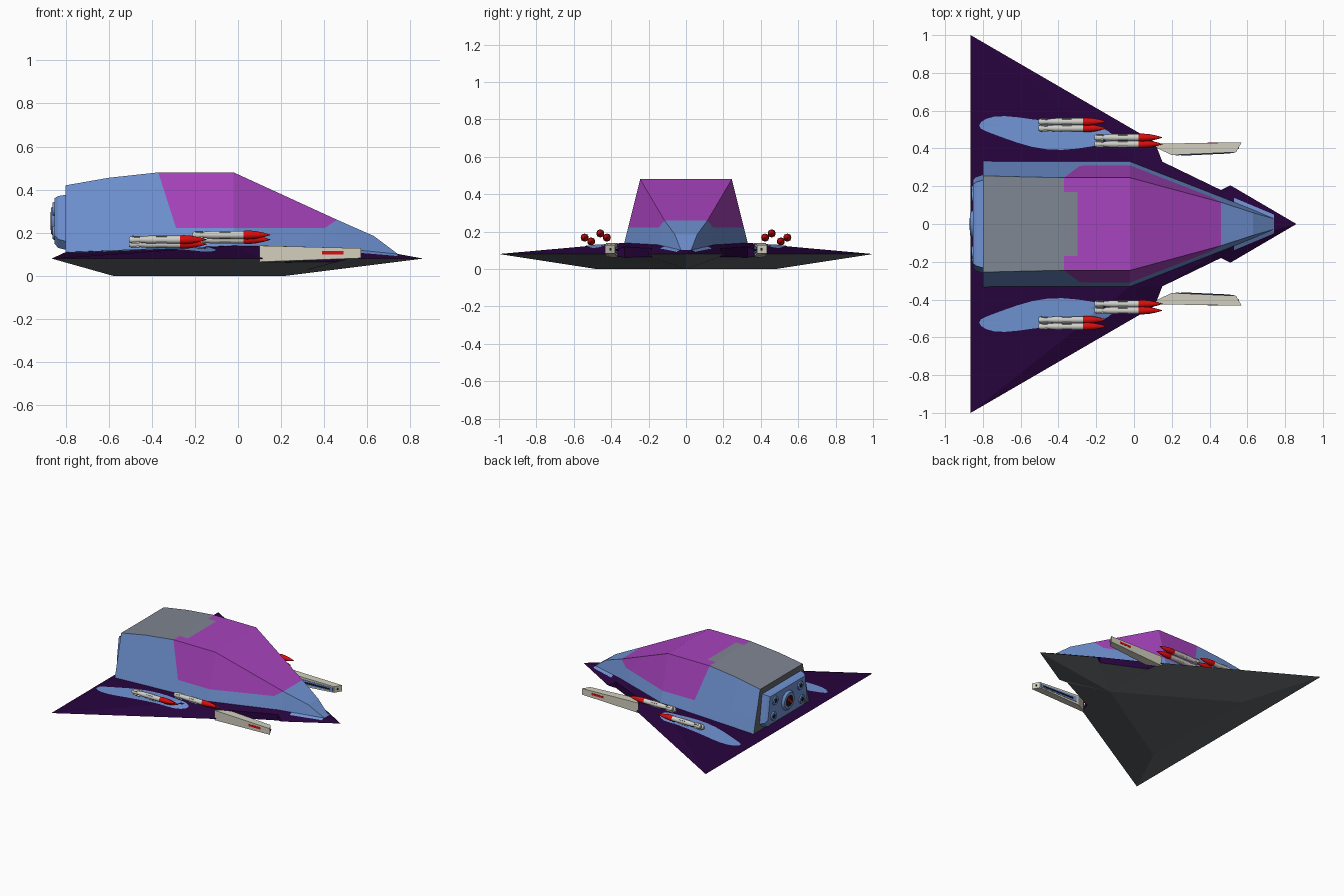
import bpy, bmesh, math
from mathutils import Vector, Matrix
from mathutils.bvhtree import BVHTree

if "Cube" in bpy.data.objects:
    bpy.data.objects.remove(bpy.data.objects["Cube"])


def material(name, r, g, b):
    m = bpy.data.materials.new(name)
    m.use_nodes = True
    m.diffuse_color = (r, g, b, 1)
    m.node_tree.nodes["Principled BSDF"].inputs["Base Color"].default_value = (r, g, b, 1)
    return m


BLUE = material("hull blue", .16, .29, .65)
MAGENTA = material("canopy magenta", .39, .056, .51)
GREY = material("roof grey", .21, .235, .285)
PLUM = material("wing dark purple", .02, .001, .046)
DARK = material("underside charcoal", .12, .13, .14)
BEIGE = material("rail beige", .65, .63, .52)
RED = material("warhead red", .7, .004, .004)
SILVER = material("missile silver", .62, .62, .59)
BLACK = material("nozzle black", .01, .01, .012)


def finish(bm, name, mats, rule=None, smooth=False):
    """Turn a bmesh into an object; rule(face) picks the material slot."""
    bmesh.ops.recalc_face_normals(bm, faces=bm.faces)
    bm.normal_update()
    for f in bm.faces:
        f.material_index = rule(f) if rule else 0
        f.smooth = smooth
    for e in bm.edges:
        e.smooth = e.calc_face_angle(0) < .8
    mesh = bpy.data.meshes.new(name)
    bm.to_mesh(mesh)
    bm.free()
    for m in mats:
        mesh.materials.append(m)
    ob = bpy.data.objects.new(name, mesh)
    bpy.context.collection.objects.link(ob)
    return ob


def loft(bm, rings):
    """Skin closed rings of equal length and cap both ends."""
    rows = [[bm.verts.new(p) for p in r] for r in rings]
    n = len(rows[0])
    for a, b in zip(rows, rows[1:]):
        for i in range(n):
            bm.faces.new((a[i], a[(i + 1) % n], b[(i + 1) % n], b[i]))
    bm.faces.new(rows[0])
    bm.faces.new(rows[-1])


def cut(bm, co, no):
    bmesh.ops.bisect_plane(bm, geom=bm.verts[:] + bm.edges[:] + bm.faces[:],
                           plane_co=co, plane_no=no)


def prism(name, pts, mat, side):
    """Vertical prism from (x, y, low, high) corners."""
    bm = bmesh.new()
    loft(bm, [[(x, y * side, lo) for x, y, lo, hi in pts],
              [(x, y * side, hi) for x, y, lo, hi in pts]])
    return finish(bm, name, [mat])


def lathe(name, profile, mats, centre, rule=None, sides=16):
    """Round part about an axis parallel to x."""
    bm = bmesh.new()
    angles = [2 * math.pi * i / sides for i in range(sides)]
    loft(bm, [[(x, r * math.cos(a), r * math.sin(a)) for a in angles] for x, r in profile])
    ob = finish(bm, name, mats, rule, smooth=True)
    ob.location = centre
    return ob


def box(name, centre, size, mat, roll=0):
    bm = bmesh.new()
    bmesh.ops.create_cube(bm, size=1, matrix=Matrix.Diagonal((*size, 1)))
    ob = finish(bm, name, [mat])
    ob.location = centre
    ob.rotation_euler.x = roll
    return ob


# Delta wing: outer edge with a notch, raised ring under the hull, flat keel
corners = dict(
    A=(-.865, 1, .08), B=(.11, .434, .08), C=(.15, .33, .118), D=(.46, .18, .11),
    E=(.51, .205, .08), N=(.86, 0, .08), P=(-.8, .33, .11), Q=(-.02, .33, .14),
    R=(.46, .14, .13), S=(.75, .03, .1), F=(-.58, .48, 0), G=(.22, 0, 0),
    c=(.15, .33, .062), d=(.46, .18, .065))
bm = bmesh.new()
verts = {}
for side in (1, -1):
    for k, (x, y, z) in corners.items():
        verts[k, side] = verts[k, 1] if side < 0 and y == 0 else bm.verts.new((x, y * side, z))
    for loop in "ABQP BCRQ CDR DESR ENS AFGB BGc cGd dGE EGN BCc CDdc DEd".split():
        bm.faces.new([verts[k, side] for k in loop])
for loop in ("AP", "AF", "PQRS"):
    bm.faces.new([verts[k, 1] for k in loop] + [verts[k, -1] for k in reversed(loop)])
bm.faces.new((verts["F", 1], verts["F", -1], verts["G", 1]))
bm.faces.new((verts["S", 1], verts["N", 1], verts["S", -1]))
bmesh.ops.triangulate(bm, faces=bm.faces)
cut(bm, (.74, 0, 0), (1, 0, 0))
cut(bm, (.53, 0, 0), (1, 0, 0))
for side in (1, -1):
    cut(bm, (.86, 0, 0), (.42, side, 0))
bmesh.ops.triangulate(bm, faces=bm.faces)
bmesh.ops.recalc_face_normals(bm, faces=bm.faces)
wing_tree = BVHTree.FromBMesh(bm)


def wing_colour(f):
    c = f.calc_center_median()
    if f.normal.z < -.3:
        return 1
    root = .53 < c.x < .74 and abs(c.y) < .42 * (.86 - c.x)
    return 2 if f.normal.z > .2 and root else 0


finish(bm, "delta_wing", [PLUM, DARK, BLUE], wing_colour)

# Blue patches lying on the wing beside the hull
for side, label in ((1, "left"), (-1, "right")):
    bm = bmesh.new()
    rings = []
    for s in (.05, .35, .7, 1):
        ring = []
        for i in range(28):
            a = 2 * math.pi * i / 28
            x = -.46 + .36 * s * math.cos(a)
            y = .485 - .1 * (x + .46) + .075 * s * math.sin(a) * (1 + .2 * math.sin(3 * a))
            hit = wing_tree.ray_cast(Vector((x, y * side, 1)), Vector((0, 0, -1)))[0]
            ring.append((x, y * side, hit.z + .004))
        rings.append(ring)
    loft(bm, rings)
    bmesh.ops.delete(bm, geom=[f for f in bm.faces if len(f.verts) > 4 and
                               f.calc_area() > .01], context="FACES_ONLY")
    finish(bm, label + "_wing_patch", [BLUE])

# Hull: sections of (x, low z, low half width, high z, high half width)
sections = [(-.8, .1, .335, .42, .255), (-.6, .1, .335, .455, .25), (-.37, .11, .335, .48, .245),
            (-.02, .12, .335, .48, .245), (.46, .1, .15, .26, .115),
            (.63, .09, .08, .185, .06), (.75, .08, .03, .095, .025)]
bm = bmesh.new()
loft(bm, [[(x, b, lo), (x, t, hi), (x, -t, hi), (x, -b, lo)] for x, lo, b, hi, t in sections])
back_n = Vector((.25, 0, .08))      # sloping rear border of the canopy
front_n = Vector((.04, 0, -.06))    # sloping front border
back_p, front_p = Vector((-.37, 0, .48)), Vector((.46, 0, .26))
for co, no in ((back_p, back_n), (front_p, front_n), ((0, 0, .222), (0, 0, 1)),
               ((-.3, 0, 0), (1, 0, 0)), ((0, .17, 0), (0, 1, 0)), ((0, -.17, 0), (0, 1, 0))):
    cut(bm, co, no)


def hull_colour(f):
    c = f.calc_center_median()
    if f.normal.x < -.8:
        return 3
    if f.normal.z > .6 and c.x < (-.3 if abs(c.y) < .17 else -.37):
        return 2
    canopy = (c - back_p).dot(back_n) > -.0005 and c.z > .222
    ahead = (c - front_p).dot(front_n) > 0 and c.x > .38
    return 1 if canopy and not ahead and c.x < .46 else 0


finish(bm, "hull", [BLUE, MAGENTA, GREY, DARK], hull_colour)

# Engine panel on the tail
bm = bmesh.new()
loft(bm, [[(x, y, z) for y, z in ((-b, lo + .04), (-t, hi), (t, hi), (b, lo + .04),
                                  (b - .04, lo), (.04 - b, lo))]
          for x, b, t, lo, hi in ((-.79, .265, .235, .118, .378), (-.835, .25, .222, .13, .37),
                                  (-.852, .235, .21, .15, .36))])
finish(bm, "engine_panel", [BLUE])
lathe("engine_ring", [(0, .075), (-.018, .06)], [BLUE], (-.85, 0, .255))
lathe("engine_nozzle", [(0, .045), (-.003, .042)], [BLACK], (-.866, 0, .255))
box("nozzle_bar", (-.869, 0, .255), (.004, .075, .016), RED, roll=.8)
for side, label in ((1, "left"), (-1, "right")):
    for z, y, level in ((.2, .17, "lower"), (.31, .15, "upper")):
        name = f"{label}_{level}_thruster"
        lathe(name, [(0, .035), (-.012, .03)], [BLUE], (-.848, y * side, z))
        lathe(name + "_core", [(0, .016), (-.003, .014)], [BLACK], (-.859, y * side, z))

# Missiles: two staggered pairs on each wing
body = [(0, .012), (.015, .019), (.05, .014), (.09, .018), (.235, .018), (.25, .021),
        (.29, .018), (.33, .01), (.36, .001)]
spots = [(-.505, .542, .168), (-.505, .507, .147), (-.21, .458, .19), (-.21, .423, .168)]
for side, label in ((1, "left"), (-1, "right")):
    for i, (x, y, z) in enumerate(spots):
        name = f"{label}_missile_{i + 1}"
        lathe(name, body, [SILVER, RED], (x, y * side, z),
              lambda f: int(f.calc_center_median().x > .238))
        for roll in (math.pi / 4, -math.pi / 4):
            box(name + "_tail_fin", (x + .03, y * side, z), (.035, .046, .004), SILVER, roll)
            box(name + "_mid_fin", (x + .15, y * side, z), (.05, .044, .004), SILVER, roll)

    # Rail cannon ahead of the notch, with a recessed strip on its inner side
    prism(label + "_cannon", [(.1, .425, .065, .14), (.57, .432, .082, .128),
                              (.54, .38, .082, .128), (.2, .365, .062, .138),
                              (.125, .4, .062, .14)], BEIGE, side)
    prism(label + "_cannon_strip", [(.22, .363, .08, .12), (.53, .377, .09, .118),
                                    (.53, .383, .09, .118), (.22, .369, .08, .12)], BLUE, side)
    prism(label + "_cannon_groove", [(.25, .3615, .094, .106), (.51, .3735, .098, .108),
                                     (.51, .38, .098, .108), (.25, .368, .094, .106)], BLACK, side)
    prism(label + "_cannon_stripe", [(.39, .427, .1, .115), (.49, .429, .1, .115),
                                     (.49, .4325, .1, .115), (.39, .431, .1, .115)], RED, side)
    lathe(label + "_cannon_muzzle", [(0, .008), (.004, .008)], [BLACK],
          (.553, .405 * side, .105))
